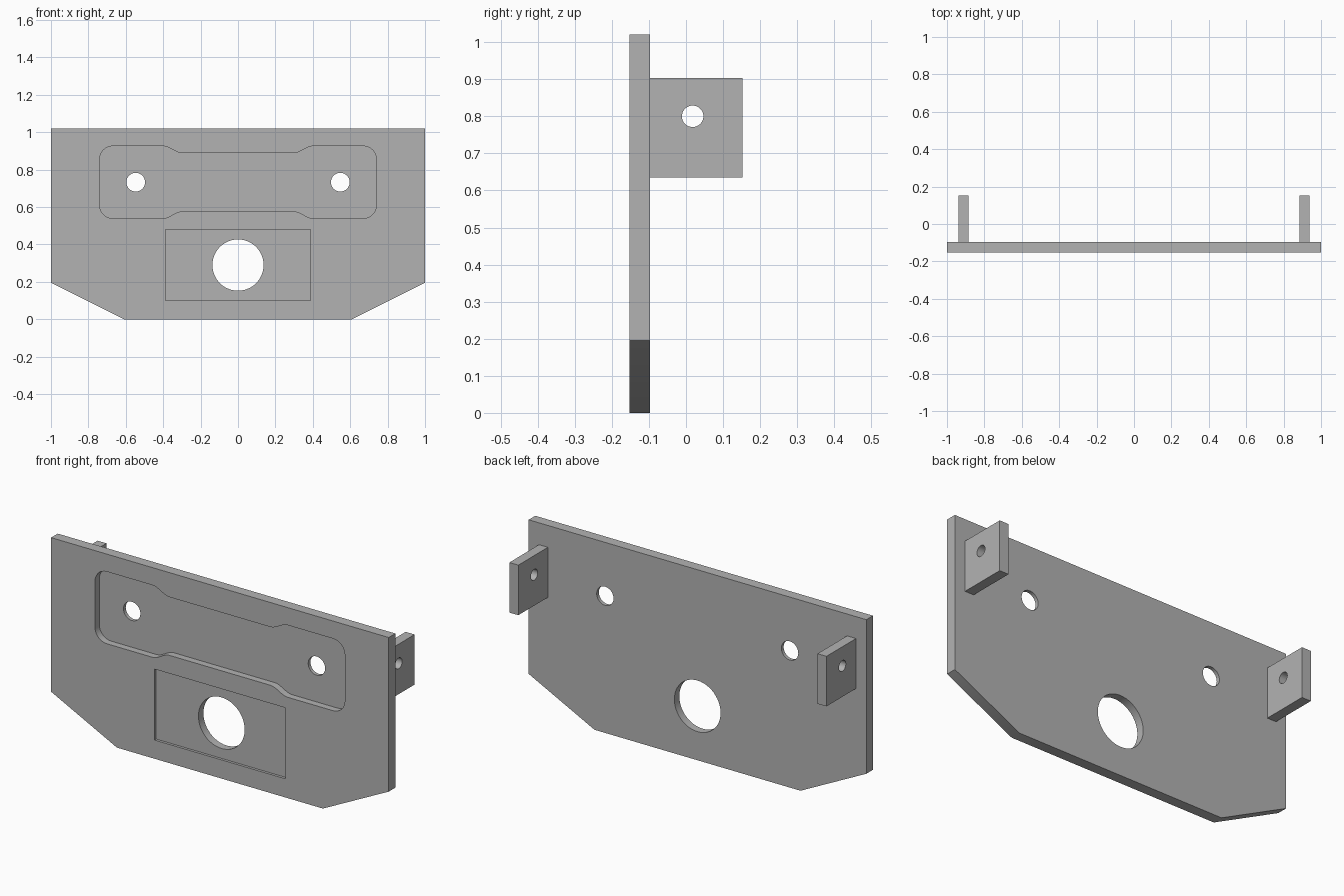
import bpy, bmesh, math

cube = bpy.data.objects.get("Cube")
if cube:
    bpy.data.objects.remove(cube, do_unlink=True)

grey = bpy.data.materials.new("plain grey")
grey.use_nodes = True
COLOUR = (0.45, 0.45, 0.45, 1)
grey.diffuse_color = COLOUR
grey.node_tree.nodes["Principled BSDF"].inputs["Base Color"].default_value = COLOUR

FRONT, BACK = -0.153, -0.097


def prism(name, outline, start, end, axis="y"):
    """Extrude a closed outline (u, z) along y, or along x with u as y."""
    def place(u, z, d):
        return (u, d, z) if axis == "y" else (d, u, z)
    bm = bmesh.new()
    rings = [[bm.verts.new(place(u, z, d)) for u, z in outline] for d in (start, end)]
    bm.faces.new(rings[0])
    bm.faces.new(rings[1][::-1])
    for i in range(len(outline)):
        j = (i + 1) % len(outline)
        bm.faces.new((rings[0][i], rings[1][i], rings[1][j], rings[0][j]))
    bmesh.ops.recalc_face_normals(bm, faces=bm.faces)
    mesh = bpy.data.meshes.new(name)
    bm.to_mesh(mesh)
    bm.free()
    mesh.materials.append(grey)
    obj = bpy.data.objects.new(name, mesh)
    bpy.context.collection.objects.link(obj)
    return obj


def circle(u, z, radius, count=48):
    angles = [2 * math.pi * i / count for i in range(count)]
    return [(u + radius * math.cos(a), z + radius * math.sin(a)) for a in angles]


def rectangle(u0, u1, z0, z1):
    return [(u0, z0), (u1, z0), (u1, z1), (u0, z1)]


def cut(target, cutter):
    cutter.hide_render = True
    mod = target.modifiers.new("cut", "BOOLEAN")
    mod.operation = "DIFFERENCE"
    mod.solver = "EXACT"
    mod.object = cutter
    bpy.context.view_layer.objects.active = target
    bpy.ops.object.modifier_apply(modifier=mod.name)
    bpy.data.objects.remove(cutter, do_unlink=True)


def finish(obj):
    bpy.ops.object.select_all(action="DESELECT")
    obj.select_set(True)
    bpy.context.view_layer.objects.active = obj
    bpy.ops.object.shade_smooth_by_angle(angle=math.radians(30))


def waisted_outline(mid_z):
    """Rounded slot, slightly narrower across its middle, mirrored both ways."""
    half_w, tall, waist, radius, steps = 0.74, 0.193, 0.156, 0.07, 8
    quarter = []
    for i in range(steps + 1):
        a = math.pi / 2 * i / steps
        quarter.append((half_w - radius + radius * math.cos(a),
                        tall - radius + radius * math.sin(a)))
    for i in range(steps + 1):
        t = i / steps
        ease = t * t * (3 - 2 * t)
        quarter.append((0.40 - 0.10 * t, tall + (waist - tall) * ease))
    upper = quarter + [(-x, z) for x, z in reversed(quarter)]
    loop = upper + [(x, -z) for x, z in reversed(upper)]
    return [(x, mid_z + z) for x, z in loop]


# Main plate with sloped lower corners
half = [(0.61, 0), (1, 0.195), (1, 1.02)]
plate = prism("plate", half + [(-x, z) for x, z in reversed(half)], FRONT, BACK)

# Shallow recesses in the front
cut(plate, prism("upper_recess", waisted_outline(0.733), FRONT - 0.1, FRONT + 0.037))
cut(plate, prism("lower_recess", rectangle(-0.387, 0.387, 0.1, 0.48), FRONT - 0.1, FRONT + 0.014))

# Through holes
for x, z, r in ((0, 0.29, 0.137), (-0.547, 0.733, 0.05), (0.547, 0.733, 0.05)):
    cut(plate, prism("hole", circle(x, z, r), FRONT - 0.1, BACK + 0.1))
finish(plate)

# Drilled mounting tabs behind the plate
for side, name in ((1, "left_tab"), (-1, "right_tab")):
    tab = prism(name, rectangle(BACK, 0.153, 0.635, 0.903), side * 0.886, side * 0.939, "x")
    cut(tab, prism("tab_hole", circle(0.018, 0.8, 0.029, 32), side * 0.8, side * 1.0, "x"))
    finish(tab)
